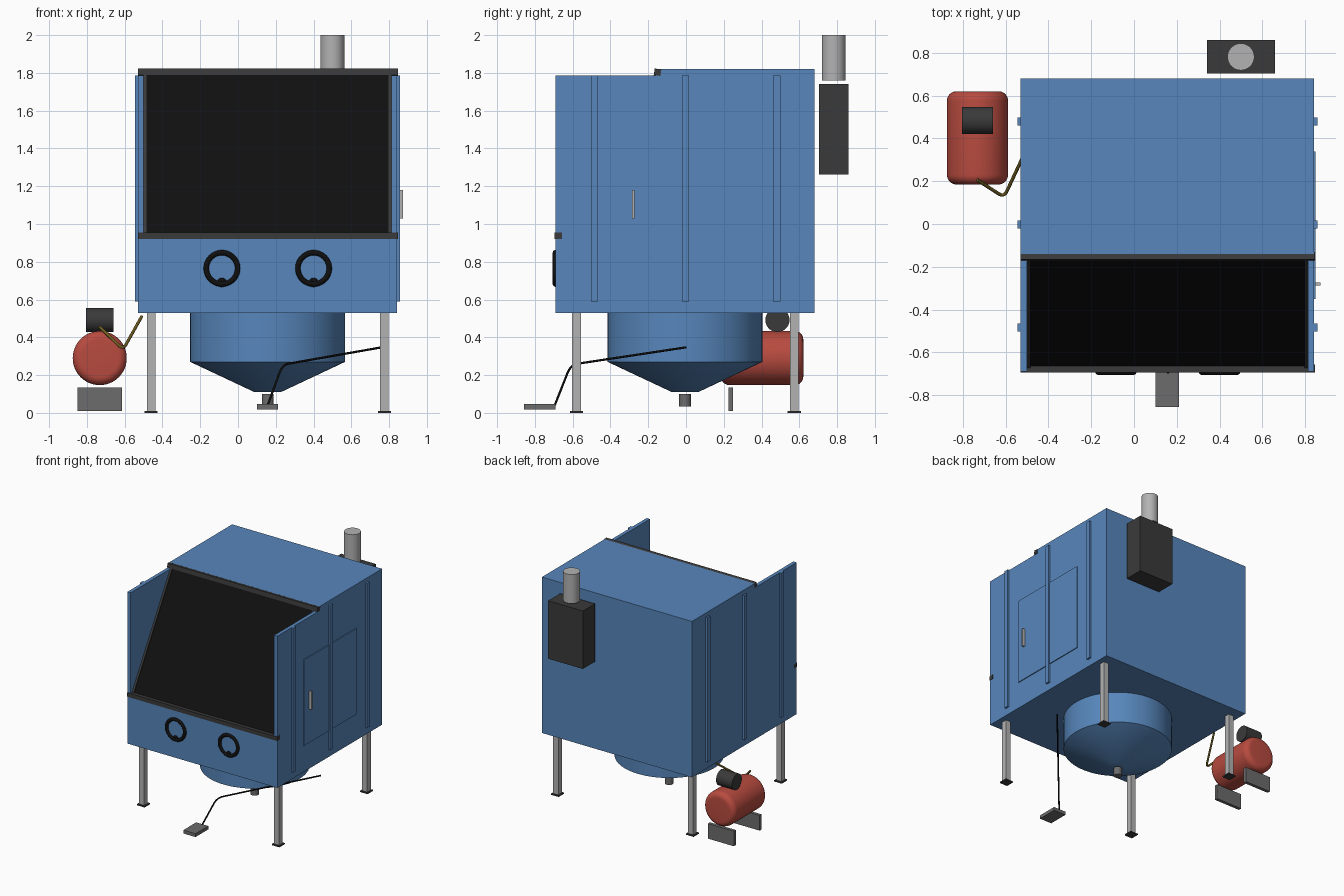
import bpy, math
from mathutils import Vector

cube = bpy.data.objects.get("Cube")
if cube:
    bpy.data.objects.remove(cube, do_unlink=True)


def material(name, r, g, b):
    m = bpy.data.materials.new(name)
    m.use_nodes = True
    m.diffuse_color = (r, g, b, 1)
    bsdf = next(n for n in m.node_tree.nodes if n.type == 'BSDF_PRINCIPLED')
    bsdf.inputs["Base Color"].default_value = (r, g, b, 1)
    return m


BLUE = material("cabinet blue", 0.095, 0.24, 0.50)
BLACK = material("window black", 0.005, 0.005, 0.005)
DARK = material("dark grey", 0.042, 0.042, 0.042)
GREY = material("mid grey", 0.15, 0.15, 0.15)
LIGHT = material("light grey", 0.45, 0.45, 0.45)
RED = material("tank red", 0.48, 0.07, 0.05)
OLIVE = material("hose olive", 0.16, 0.11, 0.015)


def finish(name, mat, smooth=False):
    ob = bpy.context.object
    ob.name = name
    ob.data.materials.append(mat)
    if smooth:
        bpy.ops.object.shade_smooth_by_angle(angle=math.radians(35))
    return ob


def box(name, mat, x, y, z, tilt=0):
    """Box from (min, max) ranges, optionally tilted about x."""
    mid = [(a + b) / 2 for a, b in (x, y, z)]
    bpy.ops.mesh.primitive_cube_add(size=1, location=mid)
    ob = finish(name, mat)
    ob.scale = [b - a for a, b in (x, y, z)]
    ob.rotation_euler.x = tilt
    return ob


def cylinder(name, mat, centre, r, length, rot=(0, 0, 0)):
    bpy.ops.mesh.primitive_cylinder_add(vertices=48, radius=r, depth=length,
                                        location=centre, rotation=rot)
    return finish(name, mat, True)


def lathe(name, mat, profile, centre, rot=(0, 0, 0), n=64):
    """Closed solid of revolution from (radius, height) points."""
    verts, faces = [], []
    for r, h in profile:
        verts += [(r * math.cos(math.tau * i / n), r * math.sin(math.tau * i / n), h)
                  for i in range(n)]
    for k in range(len(profile) - 1):
        for i in range(n):
            j = (i + 1) % n
            faces.append((k * n + i, k * n + j, (k + 1) * n + j, (k + 1) * n + i))
    faces.append(tuple(reversed(range(n))))
    faces.append(tuple(range(len(verts) - n, len(verts))))
    me = bpy.data.meshes.new(name)
    me.from_pydata(verts, [], faces)
    ob = bpy.data.objects.new(name, me)
    bpy.context.collection.objects.link(ob)
    ob.location, ob.rotation_euler = centre, rot
    bpy.ops.object.select_all(action='DESELECT')
    bpy.context.view_layer.objects.active = ob
    ob.select_set(True)
    return finish(name, mat, True)


def tube(name, mat, a, b, c, r, soft):
    """Round tube from a to c with a softened bend at b."""
    a, b, c = Vector(a), Vector(b), Vector(c)
    p = b + (a - b).normalized() * soft
    q = b + (c - b).normalized() * soft
    bend = [p.lerp(b, t / 6).lerp(b.lerp(q, t / 6), t / 6) for t in range(7)]
    points = [a] + bend + [c]
    cu = bpy.data.curves.new(name, 'CURVE')
    cu.dimensions = '3D'
    cu.bevel_depth, cu.bevel_resolution, cu.use_fill_caps = r, 3, True
    s = cu.splines.new('POLY')
    s.points.add(len(points) - 1)
    for sp, pt in zip(s.points, points):
        sp.co = (*pt, 1)
    cu.materials.append(mat)
    bpy.context.collection.objects.link(bpy.data.objects.new(name, cu))


# Cabinet shell
MID = 0.157
L, R, F, B = -0.53, 0.843, -0.69, 0.68
box("floor_slab", BLUE, (L, R), (F, B), (0.53, 0.59))
box("back_panel", BLUE, (L + 0.03, R - 0.03), (B - 0.03, B), (0.59, 1.785))
box("front_panel", BLUE, (L + 0.03, R - 0.03), (F, F + 0.03), (0.59, 0.93))
box("roof", BLUE, (L, R), (-0.14, B), (1.785, 1.82))
for side, s, inner, outer in (("left", 1, R - 0.03, R), ("right", -1, L + 0.03, L)):
    box(side + "_panel", BLUE, sorted((inner, outer)), (F, B), (0.59, 1.785))
    for i, y in enumerate((-0.485, -0.003, 0.48)):
        box(f"{side}_rib_{i + 1}", BLUE, sorted((outer, outer + s * 0.015)),
            (y - 0.019, y + 0.019), (0.59, 1.785))

# Side door and handle
box("side_door", BLUE, (R, R + 0.007), (-0.35, 0.34), (0.75, 1.46))
box("door_handle", LIGHT, (R, 0.873), (-0.287, -0.273), (1.03, 1.18))

# Sloped window with its frame
low, high = Vector((MID, -0.668, 0.94)), Vector((MID, -0.15, 1.80))
mid, run = (low + high) / 2, high - low
slope = -math.atan2(run.y, run.z)
half = run.length / 2
box("window", BLACK, (L + 0.03, R - 0.03), (mid.y - 0.005, mid.y + 0.005),
    (mid.z - half, mid.z + half), slope)
for name, x in (("left", R - 0.038), ("right", L + 0.038)):
    box(name + "_window_frame", DARK, (x - 0.008, x + 0.008),
        (mid.y - 0.012, mid.y + 0.008), (mid.z - half, mid.z + half), slope)
box("window_top_bar", DARK, (L, R + 0.003), (-0.168, -0.133), (1.786, 1.821), math.radians(-8))
box("window_bottom_bar", DARK, (L, R + 0.003), (-0.695, -0.657), (0.92, 0.954))

# Glove ports
for side, x in (("right", -0.085), ("left", 0.40)):
    bpy.ops.mesh.primitive_torus_add(location=(x, -0.692, 0.765), rotation=(math.pi / 2, 0, 0),
                                     major_radius=0.083, minor_radius=0.014,
                                     major_segments=48, minor_segments=12)
    finish(side + "_glove_ring", BLACK, True)
    bpy.ops.mesh.primitive_uv_sphere_add(segments=24, ring_count=12, radius=0.025,
                                         location=(x, -0.69, 0.69))
    glove = finish(side + "_glove_tip", BLACK, True)
    glove.scale.y = 0.3

# Hopper and outlet
lathe("hopper", BLUE, [(0.07, 0.11), (0.41, 0.27), (0.41, 0.53)], (MID, -0.005, 0))
cylinder("outlet", GREY, (MID, -0.005, 0.068), 0.031, 0.066)

# Legs and feet
for i, x in enumerate((-0.46, 0.775)):
    for j, y in enumerate((-0.58, 0.573)):
        tag = ("right", "left")[i] + ("_front", "_back")[j]
        box(tag + "_leg", LIGHT, (x - 0.023, x + 0.023), (y - 0.023, y + 0.023), (0.008, 0.53))
        box(tag + "_foot", DARK, (x - 0.035, x + 0.035), (y - 0.035, y + 0.035), (0, 0.01))

# Foot pedal and its cable
box("foot_pedal", GREY, (0.10, 0.211), (-0.857, -0.69), (0.018, 0.046))
tube("pedal_cable", BLACK, (MID, -0.695, 0.04), (0.235, -0.61, 0.255), (0.76, 0, 0.347),
     0.006, 0.05)

# Compressor: tank along y with rounded ends, motor, stands, hose
r, e, length = 0.143, 0.045, 0.436
arc = [(r - e + e * math.sin(a), e - e * math.cos(a))
       for a in (math.pi / 2 * k / 8 for k in range(9))]
profile = arc + [(x, length - h) for x, h in reversed(arc)]
lathe("compressor_tank", RED, profile, (-0.732, 0.185, 0.29), (-math.pi / 2, 0, 0))
cylinder("compressor_motor", DARK, (-0.732, 0.484, 0.492), 0.064, 0.146, (0, math.pi / 2, 0))
for name, y in (("front", 0.237), ("back", 0.575)):
    box(name + "_tank_stand", GREY, (-0.85, -0.613), (y - 0.013, y + 0.013), (0.01, 0.135))
tube("air_hose", OLIVE, (-0.732, 0.205, 0.455), (-0.608, 0.125, 0.335), (-0.51, 0.335, 0.51),
     0.008, 0.04)

# Exhaust unit behind the cabinet
box("exhaust_box", DARK, (0.342, 0.66), (0.703, 0.86), (1.262, 1.742))
cylinder("exhaust_pipe", LIGHT, (0.5, 0.782, 1.88), 0.063, 0.24)
